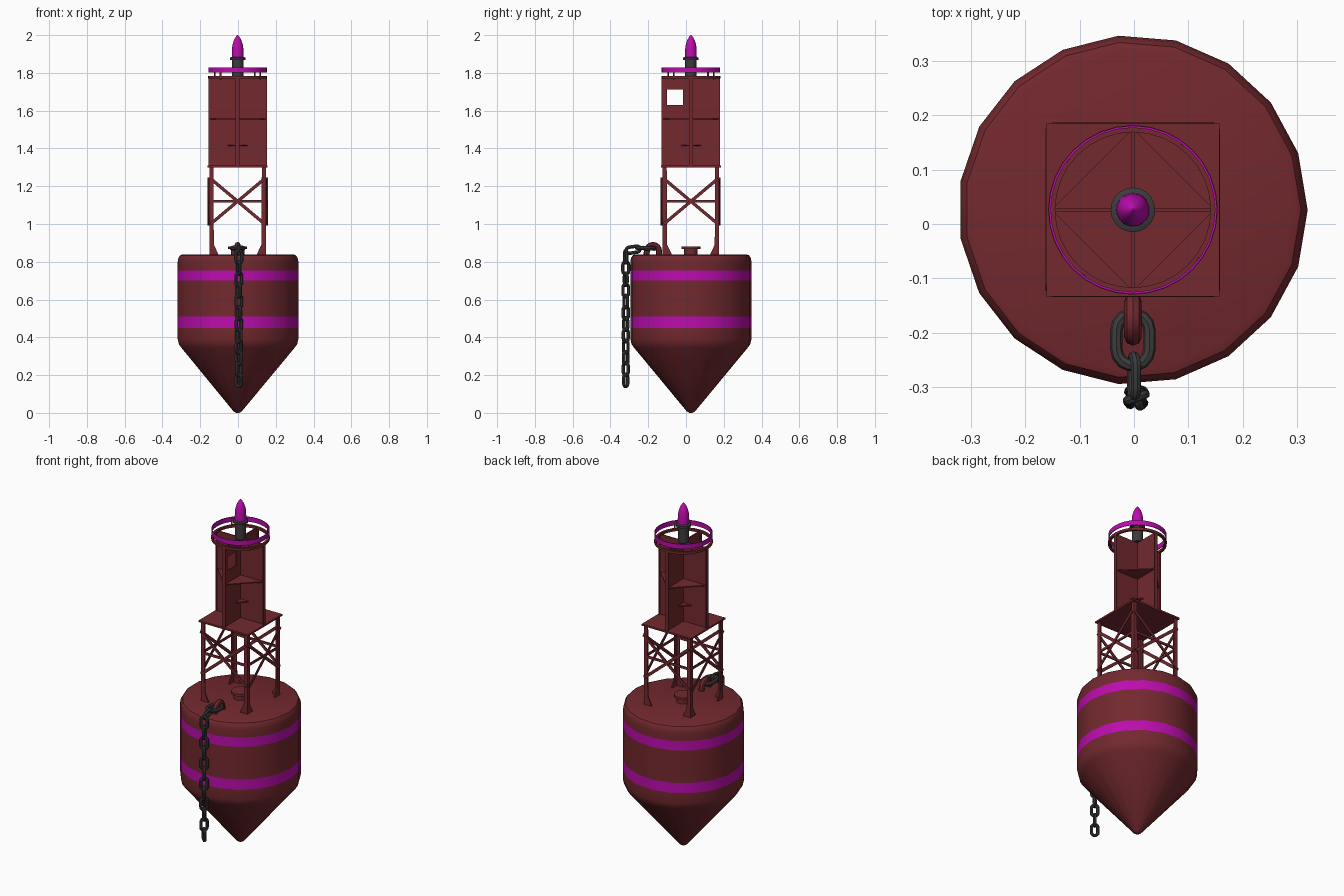
import bpy, bmesh
from math import sin, cos, pi, radians
from mathutils import Vector, Matrix

if "Cube" in bpy.data.objects:
    bpy.data.objects.remove(bpy.data.objects["Cube"])

CX, CY = -0.002, 0.026          # buoy axis


def material(name, rgb):
    m = bpy.data.materials.new(name)
    m.diffuse_color = (*rgb, 1)
    m.use_nodes = True
    m.node_tree.nodes["Principled BSDF"].inputs["Base Color"].default_value = m.diffuse_color
    return m


RED = material("red_paint", (0.17, 0.022, 0.028))
PINK = material("magenta_paint", (0.50, 0.004, 0.42))
DARK = material("dark_steel", (0.045, 0.045, 0.045))


def finish(name, bm, mats, smooth=True):
    bmesh.ops.recalc_face_normals(bm, faces=bm.faces)
    me = bpy.data.meshes.new(name)
    bm.to_mesh(me)
    bm.free()
    for m in mats:
        me.materials.append(m)
    ob = bpy.data.objects.new(name, me)
    bpy.context.collection.objects.link(ob)
    if smooth:
        bpy.ops.object.select_all(action='DESELECT')
        ob.select_set(True)
        bpy.context.view_layer.objects.active = ob
        bpy.ops.object.shade_smooth_by_angle(angle=radians(35))
    return ob


def loft(bm, rings, closed=False, cap=True):
    """Skin a list of vertex rings; returns quads grouped per segment."""
    vs = [[bm.verts.new(p) for p in r] for r in rings]
    n, segs = len(vs[0]), []
    for i in range(len(vs) if closed else len(vs) - 1):
        a, b = vs[i], vs[(i + 1) % len(vs)]
        segs.append([bm.faces.new((a[j], a[(j + 1) % n], b[(j + 1) % n], b[j])) for j in range(n)])
    if cap and not closed:
        bm.faces.new(vs[0])
        bm.faces.new(vs[-1])
    return segs


def lathe(name, profile, n, mats, closed=False, accent=()):
    bm = bmesh.new()
    rings = [[(CX + r * cos(2 * pi * k / n), CY + r * sin(2 * pi * k / n), z)
              for k in range(n)] for r, z in profile]
    for i, faces in enumerate(loft(bm, rings, closed)):
        for f in faces:
            f.material_index = int(i in accent)
    return finish(name, bm, mats)


def add_box(bm, c, s, rot=Matrix()):
    m = Matrix.Translation(c) @ rot @ Matrix.Diagonal((*s, 1))
    bmesh.ops.create_cube(bm, size=1, matrix=m)


def sweep(name, path, normal, rad, mat, closed, sides=8):
    """Round bar along a planar path."""
    bm, rings, n = bmesh.new(), [], len(path)
    for i, p in enumerate(path):
        nxt = path[(i + 1) % n] if closed or i < n - 1 else p
        prv = path[i - 1] if closed or i else p
        side = (nxt - prv).normalized().cross(normal)
        rings.append([p + rad * (cos(2 * pi * k / sides) * side + sin(2 * pi * k / sides) * normal)
                      for k in range(sides)])
    loft(bm, rings, closed)
    return finish(name, bm, [mat])


def link(name, c, along, across, length, width, rad):
    """Stadium-shaped chain link."""
    c, along, across = Vector(c), Vector(along).normalized(), Vector(across).normalized()
    r = width / 2 - rad
    h = length / 2 - rad - r
    path = []
    for s in (1, -1):
        for k in range(8):
            a = pi * k / 7
            path.append(c + along * s * (h + r * sin(a)) + across * s * r * cos(a))
    sweep(name, path, along.cross(across).normalized(), rad, DARK, True)


# float body with two painted bands
lathe("float_body", [(0.008, 0), (0.022, 0.008), (0.302, 0.345), (0.315, 0.363), (0.3215, 0.39),
                     (0.3215, 0.45), (0.3215, 0.51), (0.3215, 0.70), (0.3215, 0.755),
                     (0.3215, 0.80), (0.318, 0.82), (0.309, 0.834), (0.295, 0.839)],
      19, [RED, PINK], accent=(5, 7))

# deck hatch
lathe("deck_hatch", [(0.036, 0.835), (0.036, 0.868), (0.05, 0.868), (0.05, 0.882)], 20, [RED])

# four angle-iron legs with flared feet
for i, (sx, sy) in enumerate([(1, 1), (-1, 1), (-1, -1), (1, -1)]):
    bm, o, t = bmesh.new(), 0.15, 0.007
    rings = []
    for z, arm in ((0.835, 0.048), (0.845, 0.046), (0.89, 0.024), (1.302, 0.022)):
        q = o - arm
        shape = [(o, o), (q, o), (q, o - t), (o - t, o - t), (o - t, q), (o, q)]
        rings.append([(CX + sx * x, CY + sy * y, z) for x, y in shape])
    loft(bm, rings)
    finish(f"leg_{i}", bm, [RED], False)

# cross braces and rails on each side of the leg frame
for i in range(4):
    bm = bmesh.new()
    for s, d in ((1, 0.152), (-1, 0.158)):
        add_box(bm, (0, -d, 1.12), (0.375, 0.005, 0.017), Matrix.Rotation(s * radians(40), 4, 'Y'))
    add_box(bm, (0, -0.146, 1.12), (0.29, 0.006, 0.014))
    bm.transform(Matrix.Translation((CX, CY, 0)) @ Matrix.Rotation(i * pi / 2, 4, 'Z'))
    finish(f"brace_{i}", bm, [RED], False)

# platform
bm = bmesh.new()
add_box(bm, (CX, CY, 1.305), (0.318, 0.318, 0.01))
finish("platform", bm, [RED], False)

# crossed reflector plates, one with a square window
Z0, Z1, H, T = 1.308, 1.778, 0.152, 0.006
bm = bmesh.new()
add_box(bm, (CX, CY, (Z0 + Z1) / 2), (2 * H, T, Z1 - Z0))
finish("reflector_plate_wide", bm, [RED], False)
bm = bmesh.new()
for y0, y1, z0, z1 in ((CY - H, CY + H, Z0, 1.63), (CY - H, CY + H, 1.711, Z1),
                       (CY - H, -0.10, 1.63, 1.711), (-0.016, CY + H, 1.63, 1.711)):
    add_box(bm, (CX, (y0 + y1) / 2, (z0 + z1) / 2), (T, y1 - y0, z1 - z0))
finish("reflector_plate_window", bm, [RED], False)

# edge strips, triangular shelves and ring posts, repeated around the axis
for i in range(4):
    turn = Matrix.Translation((CX, CY, 0)) @ Matrix.Rotation(i * pi / 2, 4, 'Z')
    bm = bmesh.new()
    add_box(bm, (H, 0, (Z0 + Z1) / 2), (0.005, 0.02, Z1 - Z0))
    bm.transform(turn)
    finish(f"edge_strip_{i}", bm, [RED], False)
    for nm, z, e in (("shelf", 1.553, 0.15), ("gusset", 1.413, 0.056)):
        bm = bmesh.new()
        loft(bm, [[(0, 0, h), (e, 0, h), (0, e, h)] for h in (z, z + 0.006)])
        bm.transform(turn)
        finish(f"{nm}_{i}", bm, [RED], False)
    bm = bmesh.new()
    add_box(bm, (0.151, 0, 1.795), (0.004, 0.008, 0.06))
    bm.transform(turn @ Matrix.Rotation(radians(53), 4, 'Z'))
    finish(f"ring_post_{i}", bm, [RED], False)


# top rings
def hoop(name, r0, r1, z0, z1, mat):
    lathe(name, [(r0, z0), (r1, z0), (r1, z1), (r0, z1)], 32, [mat], closed=True)


hoop("lower_ring", 0.143, 0.156, 1.77, 1.784, RED)
hoop("upper_ring", 0.151, 0.155, 1.801, 1.829, PINK)

# lantern
lathe("lantern_base", [(0.03, 1.776), (0.03, 1.868), (0.041, 1.868), (0.041, 1.88), (0.033, 1.884)],
      20, [DARK])
lathe("lantern_lens", [(0.031, 1.882), (0.03, 1.93), (0.027, 1.95), (0.019, 1.975), (0.009, 1.992),
                       (0.002, 2.0)], 20, [PINK])

# pad eye on the deck
eye = [Vector((CX, -0.175, 0.83)) + Vector((0, 0.033 * c, z)) for c, z in ((1, 0), (1, 0.02))]
eye += [Vector((CX, -0.175 + 0.033 * cos(pi * k / 8), 0.853 + 0.036 * sin(pi * k / 8))) for k in range(1, 8)]
eye += [Vector((CX, -0.208, z)) for z in (0.85, 0.83)]
sweep("pad_eye", eye, Vector((1, 0, 0)), 0.016, RED, False)

# chain: flat shackle link, turning link, then hanging links
link("shackle_link", (CX, -0.213, 0.872), (0, 1, -0.05), (1, 0, 0), 0.118, 0.084, 0.0115)
link("turning_link", (0, -0.28, 0.864), (0, 1, 0.15), (0.25, -0.15, 1), 0.092, 0.052, 0.0095)
for i in range(12):
    a = radians(20 + 90 * (i % 2) + 3 * i)
    link(f"chain_link_{i}", (0.004, -0.319, 0.827 - 0.0595 * i), (0, 0, 1),
         (cos(a), sin(a), 0), 0.085, 0.052, 0.009)
